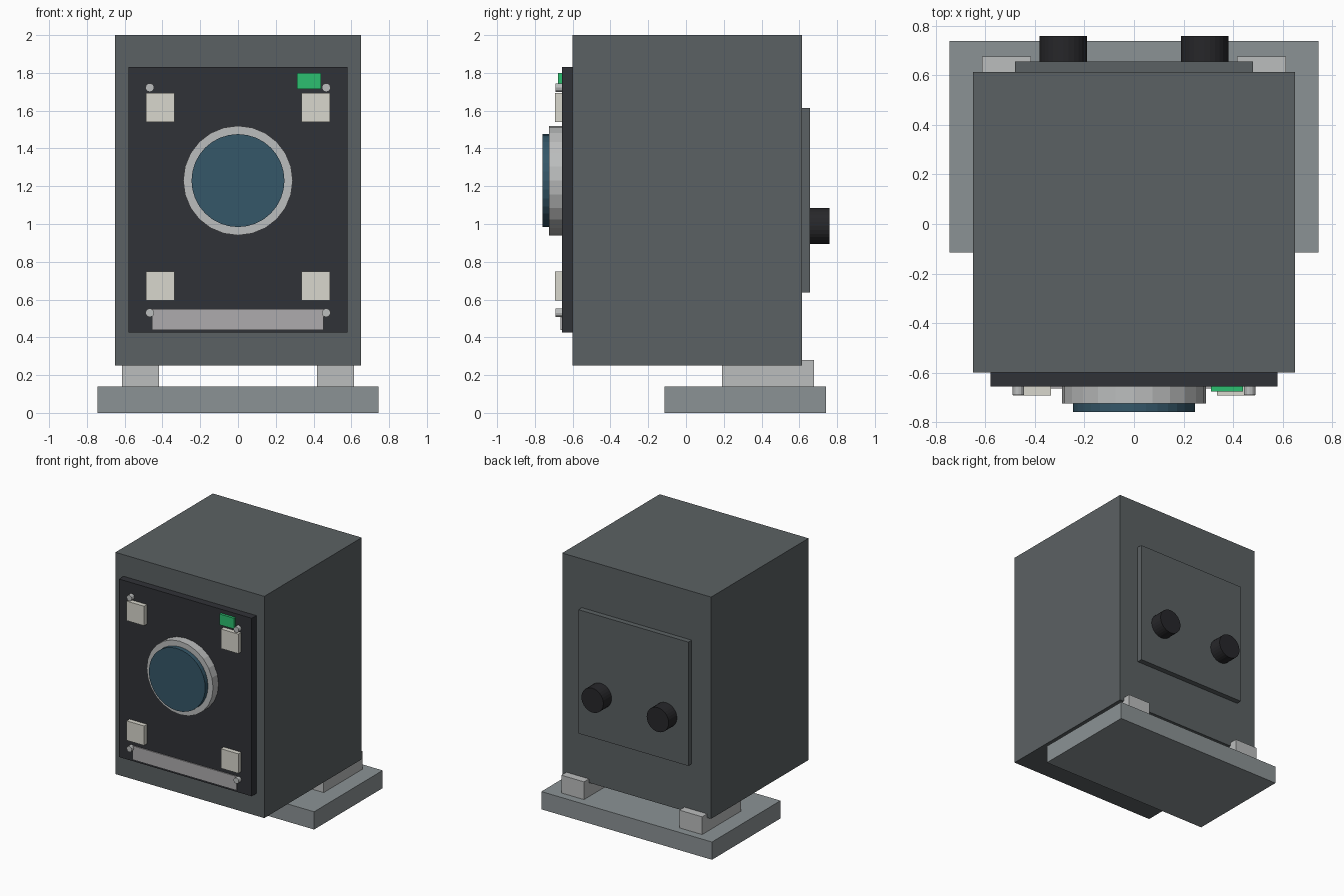
import bpy
import bmesh
from math import pi
from mathutils import Matrix

if "Cube" in bpy.data.objects:
    bpy.data.objects.remove(bpy.data.objects["Cube"])


def material(name, r, g, b):
    m = bpy.data.materials.new(name)
    m.diffuse_color = (r, g, b, 1)
    m.use_nodes = True
    m.node_tree.nodes["Principled BSDF"].inputs["Base Color"].default_value = m.diffuse_color
    return m


casing = material("casing_grey", 0.105, 0.12, 0.125)
dark = material("dark_panel", 0.03, 0.032, 0.038)
knob_black = material("knob_black", 0.02, 0.02, 0.023)
base_grey = material("base_grey", 0.26, 0.29, 0.30)
metal = material("light_metal", 0.50, 0.51, 0.51)
strip_grey = material("strip_grey", 0.42, 0.41, 0.42)
cream = material("cream", 0.69, 0.68, 0.61)
glass = material("blue_glass", 0.035, 0.095, 0.14)
green = material("green_light", 0.025, 0.52, 0.16)


def finish(name, bm, mat):
    mesh = bpy.data.meshes.new(name)
    bm.to_mesh(mesh)
    bm.free()
    mesh.materials.append(mat)
    ob = bpy.data.objects.new(name, mesh)
    bpy.context.collection.objects.link(ob)
    return ob


def box(name, x, y, z, mat):
    """Box from (min, max) ranges on each axis."""
    bm = bmesh.new()
    bmesh.ops.create_cube(bm, size=1)
    bmesh.ops.scale(bm, verts=bm.verts, vec=[r[1] - r[0] for r in (x, y, z)])
    bmesh.ops.translate(bm, verts=bm.verts, vec=[(r[0] + r[1]) / 2 for r in (x, y, z)])
    return finish(name, bm, mat)


def disc(name, x, z, radius, y, sides, mat):
    """Cylinder lying along y between y[0] and y[1]."""
    bm = bmesh.new()
    place = Matrix.Translation((x, (y[0] + y[1]) / 2, z)) @ Matrix.Rotation(pi / 2, 4, 'X')
    bmesh.ops.create_cone(bm, cap_ends=True, segments=sides, radius1=radius,
                          radius2=radius, depth=y[1] - y[0], matrix=place)
    return finish(name, bm, mat)


# Cabinet and front panel
box("cabinet", (-0.65, 0.65), (-0.60, 0.615), (0.25, 2.0), casing)
box("front_panel", (-0.58, 0.58), (-0.657, -0.60), (0.425, 1.83), dark)

# Round window with its rim
disc("window_rim", 0, 1.23, 0.29, (-0.725, -0.655), 24, metal)
disc("window_glass", 0, 1.23, 0.246, (-0.76, -0.70), 32, glass)

# Status light and lower trim strip
box("status_light", (0.312, 0.44), (-0.677, -0.655), (1.715, 1.80), green)
box("trim_strip", (-0.455, 0.452), (-0.665, -0.655), (0.44, 0.55), strip_grey)

# Rear cover
box("rear_cover", (-0.48, 0.48), (0.615, 0.657), (0.638, 1.615), casing)

# Base plate under the rear half
box("base_plate", (-0.745, 0.745), (-0.115, 0.74), (0.0, 0.14), base_grey)

# Mirrored parts
for side, s in (("left", -1), ("right", 1)):
    pad_x = sorted((s * 0.335, s * 0.488))
    for level, z, screw_z in (("lower", 0.595, 0.53), ("upper", 1.54, 1.722)):
        box(f"{level}_{side}_pad", pad_x, (-0.693, -0.655), (z, z + 0.154), cream)
        disc(f"{level}_{side}_screw", s * 0.467, screw_z, 0.023, (-0.69, -0.655), 12, metal)
    foot_x = sorted((s * 0.417, s * 0.615))
    box(f"{side}_foot", foot_x, (0.19, 0.677), (0.14, 0.28), metal)
    disc(f"{side}_knob", s * 0.285, 0.99, 0.096, (0.655, 0.76), 28, knob_black)
